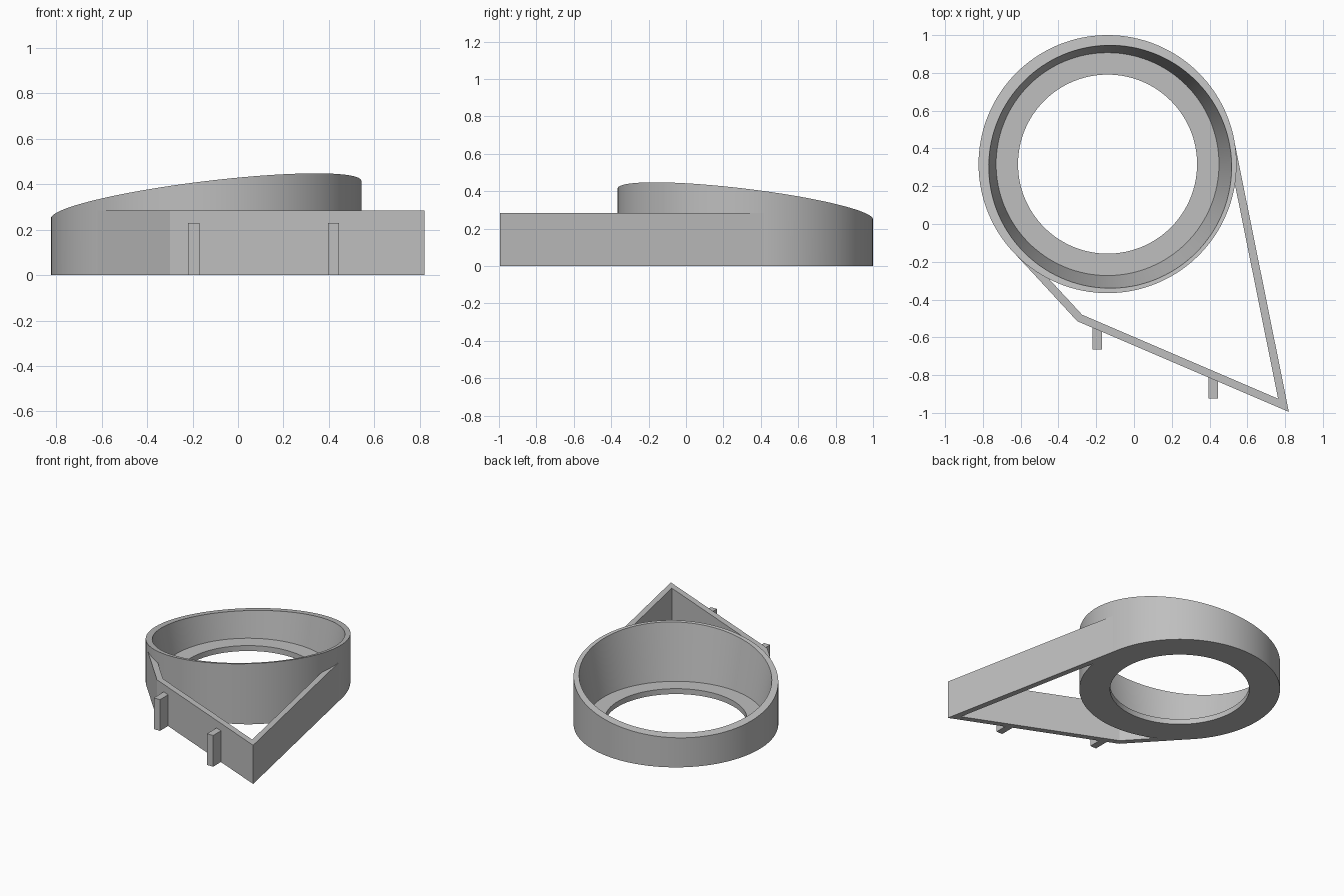
import bpy
import bmesh
import math
from mathutils import Vector

cube = bpy.data.objects.get("Cube")
if cube:
    bpy.data.objects.remove(cube)

CENTRE = Vector((-0.14, 0.317))
OUTER, HOLE, SEAT = 0.683, 0.474, 0.59   # radii: outside, opening, foot of the inner cone
FLOOR, FLARE = 0.04, 0.18                # flange thickness, widening of the cone
MID, TILT = 0.332, 0.12                  # height and slope of the tilted rim
SEGMENTS = 128

grey = bpy.data.materials.new("plain grey")
grey.use_nodes = True
grey.diffuse_color = (0.52, 0.52, 0.52, 1)
grey.node_tree.nodes["Principled BSDF"].inputs["Base Color"].default_value = (0.52, 0.52, 0.52, 1)


def make_object(name, bm):
    bmesh.ops.recalc_face_normals(bm, faces=bm.faces)
    mesh = bpy.data.meshes.new(name)
    bm.to_mesh(mesh)
    bm.free()
    mesh.materials.append(grey)
    obj = bpy.data.objects.new(name, mesh)
    bpy.context.collection.objects.link(obj)
    return obj


def extrude_outline(name, points, height):
    bm = bmesh.new()
    base = bm.faces.new([bm.verts.new((p[0], p[1], 0)) for p in points])
    top = bmesh.ops.extrude_face_region(bm, geom=[base], use_keep_orig=True)
    verts = [g for g in top["geom"] if isinstance(g, bmesh.types.BMVert)]
    bmesh.ops.translate(bm, verts=verts, vec=(0, 0, height))
    return make_object(name, bm)


# Ring with an inner flange, a flared bore and a tilted rim
bm = bmesh.new()
loops = []
for i in range(SEGMENTS):
    a = math.tau * i / SEGMENTS
    c, s = math.cos(a), math.sin(a)
    k = TILT * (c - s)
    r_top = (SEAT + FLARE * (MID - FLOOR)) / (1 - FLARE * k)
    profile = [(HOLE, 0), (OUTER, 0), (OUTER, MID + OUTER * k),
               (r_top, MID + r_top * k), (SEAT, FLOOR), (HOLE, FLOOR)]
    loops.append([bm.verts.new((CENTRE.x + r * c, CENTRE.y + r * s, z)) for r, z in profile])
for i, here in enumerate(loops):
    after = loops[(i + 1) % SEGMENTS]
    for j in range(len(here)):
        n = (j + 1) % len(here)
        bm.faces.new((here[j], after[j], after[n], here[n]))
ring = make_object("ring", bm)
bpy.context.view_layer.objects.active = ring
ring.select_set(True)
bpy.ops.object.shade_smooth_by_angle(angle=math.radians(30))
ring.select_set(False)


# Bracket wall running from tangent to tangent around the pointed front
def tangent_point(p, side):
    d = p - CENTRE
    a = math.atan2(d.y, d.x) + side * math.acos((OUTER - 0.001) / d.length)
    return CENTRE + (OUTER - 0.001) * Vector((math.cos(a), math.sin(a)))


tip, corner = Vector((0.82, -0.995)), Vector((-0.3, -0.515))
outside = [tangent_point(tip, 1), tip, corner, tangent_point(corner, -1)]
normals = []
for p, q in zip(outside, outside[1:]):
    d = (q - p).normalized()
    normals.append(Vector((d.y, -d.x)))
THICK = 0.042
inside = []
for i, p in enumerate(outside):
    a, b = normals[max(i - 1, 0)], normals[min(i, len(normals) - 1)]
    inside.append(p + (a + b) * THICK / (1 + a.dot(b)))
extrude_outline("bracket_wall", outside + inside[::-1], 0.285)

# Two pegs on the front of the bracket
for name, x, y in (("right_peg", -0.195, -0.665), ("left_peg", 0.42, -0.925)):
    w = 0.025
    extrude_outline(name, [(x - w, y), (x + w, y), (x + w, y + 0.125), (x - w, y + 0.125)], 0.23)
